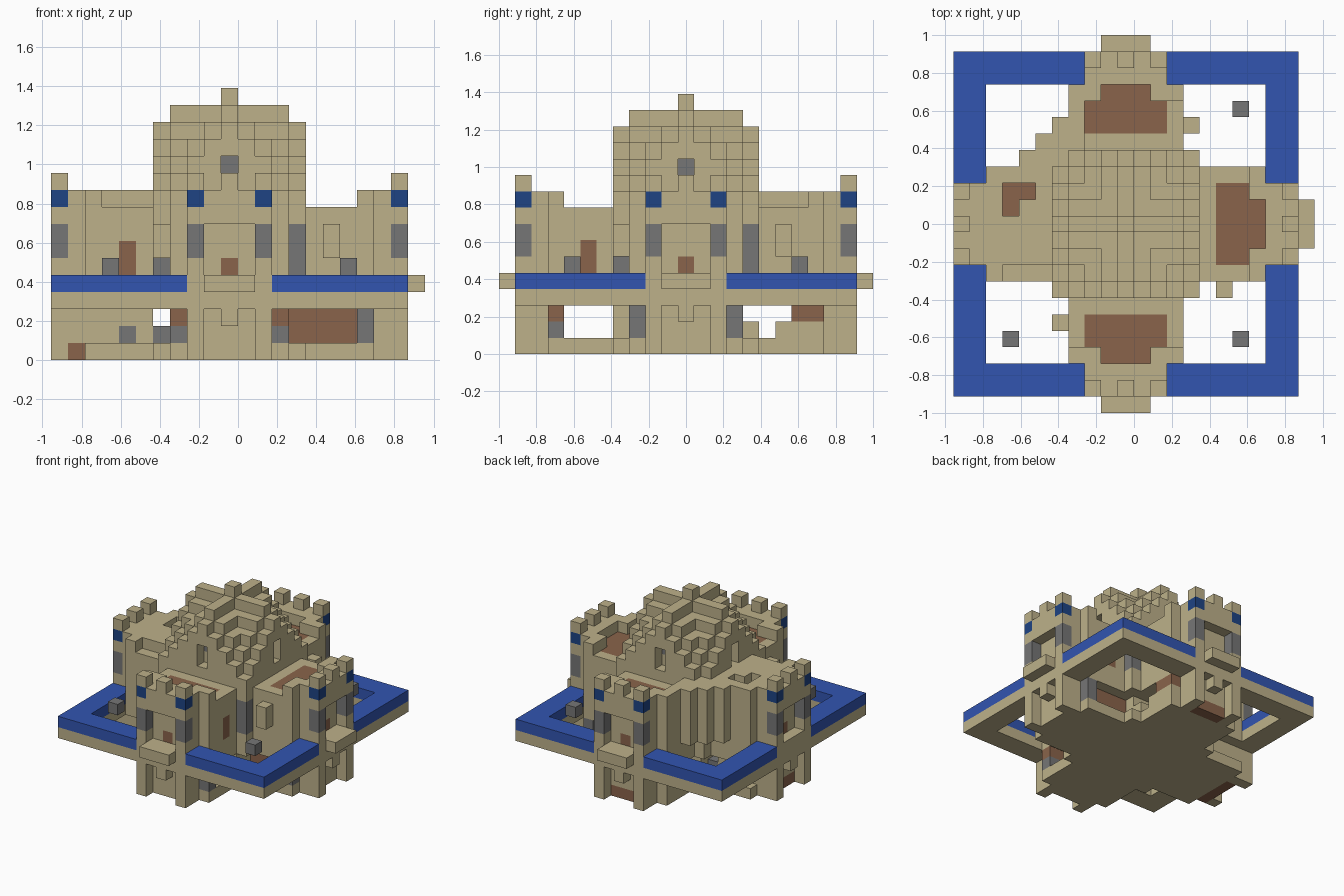
import bpy, bmesh
from mathutils import Vector

if "Cube" in bpy.data.objects:
    bpy.data.objects.remove(bpy.data.objects["Cube"], do_unlink=True)

U = 2 / 23                      # edge of one block
COLOURS = {
    "sandstone": (0.51, 0.44, 0.255),
    "bright_blue": (0.032, 0.09, 0.434),
    "dark_blue": (0.013, 0.056, 0.231),
    "brown": (0.254, 0.127, 0.07),
    "grey": (0.181, 0.181, 0.181),
}
NAMES = list(COLOURS)
MATS = []
for name, rgb in COLOURS.items():
    m = bpy.data.materials.new(name)
    m.use_nodes = True
    m.diffuse_color = (*rgb, 1)
    bsdf = m.node_tree.nodes["Principled BSDF"]
    bsdf.inputs["Base Color"].default_value = (*rgb, 1)
    bsdf.inputs["Roughness"].default_value = 0.9
    MATS.append(m)
TAN, BLUE, NAVY, BROWN, GREY = range(5)

blocks = {}                     # cell -> (part, colour)


def fill(part, colour, xs, ys, zs):
    """Fill an inclusive box of cells; colour None removes them."""
    for x in range(xs[0], xs[1] + 1):
        for y in range(ys[0], ys[1] + 1):
            for z in range(zs[0], zs[1] + 1):
                if colour is None:
                    blocks.pop((x, y, z), None)
                else:
                    blocks[x, y, z] = (part, colour)


def wing(turn):
    """Box filler for one wing: a runs across it, d runs outward."""
    def put(part, colour, a, d, zs):
        xs, ys = a, (-d[1], -d[0])
        for _ in range(turn):
            xs, ys = (-ys[1], -ys[0]), xs
        fill(SIDES[turn] + "_" + part, colour, xs, ys, zs)
    return put


SIDES = ["front", "left", "back", "right"]
wings = [wing(t) for t in range(4)]

# Raised outer walkway with a blue top
fill("walkway", TAN, (-10, 10), (-10, 10), (3, 3))
fill("walkway", BLUE, (-10, 10), (-10, 10), (4, 4))
fill("walkway", None, (-8, 8), (-8, 8), (3, 4))

# Central hall, footing to eaves
fill("hall", TAN, (-4, 4), (-4, 4), (0, 0))
fill("hall", TAN, (-3, 3), (-3, 3), (1, 2))
fill("hall", TAN, (-4, 4), (-4, 4), (3, 8))

# Crossed stepped gables
for x in range(-4, 5):
    for y in range(-4, 5):
        low, far = sorted((abs(x), abs(y)))
        top = 16 if far == 0 else 15 - low - (far == 4)
        fill("gable_roof", TAN, (x, x), (y, y), (9, top - 1))

for side, put in enumerate(wings):
    # Footing, floor and upper storey
    put("wing", TAN, (-3, 3), (4, 8), (0, 0))
    put("wing", TAN, (-2, 2), (9, 9), (0, 2))
    put("wing", TAN, (-3, 3), (4, 8), (3, 8))
    put("wing", TAN, (-2, 2), (9, 10), (3, 4))
    put("wing", TAN, (-2, 2), (9, 9), (5, 9))
    # Roof terrace and parapet
    put("terrace", BROWN, (-2, 2), (6, 7), (8, 8))
    put("terrace", BROWN, (-1, 1), (8, 8), (8, 8))
    for s in (-1, 1):
        e = (min(2 * s, 3 * s), max(2 * s, 3 * s))
        put("parapet", TAN, e, (8, 8), (9, 9))
        # Corner post with grey window, blue band and merlon
        p = (2 * s, 2 * s)
        put("corner_post", TAN, p, (10, 10), (0, 10))
        put("corner_post", GREY, p, (10, 10), (6, 7))
        put("corner_post", NAVY, p, (10, 10), (9, 9))
    # End arch, door, merlon and hanging block
    put("arch", TAN, (-1, 1), (10, 10), (8, 9))
    put("arch", TAN, (0, 0), (10, 10), (10, 10))
    put("arch", TAN, (0, 0), (10, 10), (2, 2))
    put("door", BROWN, (0, 0), (9, 9), (5, 5))
    # Side door, side post, grey buttress
    put("side_door", BROWN, (3, 3), (6, 6), (5, 6))
    put("side_post", TAN, (-4, -4), (6, 6), (6, 7))
    put("buttress", GREY, (4, 4), (4, 4), (5, 7))
    # Recessed gable window
    put("window", None, (0, 0), (4, 4), (10, 11))
    put("window", GREY, (0, 0), (3, 3), (11, 11))
    if SIDES[side] != "right":
        put("balcony", TAN, (-1, 1), (11, 11), (4, 4))

front, left, back, right = wings

# Lower storey, different under each wing
front("undercroft", TAN, (-3, 3), (4, 4), (1, 2))
front("undercroft", GREY, (-3, 3), (8, 8), (1, 1))
front("undercroft", BROWN, (-3, 3), (8, 8), (2, 2))
left("undercroft", BROWN, (-2, 2), (4, 7), (1, 2))
left("undercroft", GREY, (-3, 3), (8, 8), (1, 2))
for d in (4, 6, 7, 8):
    back("undercroft", TAN, (-3, 3), (d, d), (1, 1))
back("undercroft", BROWN, (-3, 3), (7, 8), (2, 2))
back("threshold", BROWN, (-1, 1), (9, 9), (0, 0))
right("undercroft", TAN, (-2, 2), (5, 8), (1, 2))
right("undercroft", GREY, (2, 2), (6, 6), (1, 1))
right("undercroft", GREY, (-2, 2), (4, 4), (1, 1))
right("threshold", BROWN, (-1, 2), (9, 9), (0, 0))

# Stepped corner wing between the back and right wings
for y in (4, 5, 6):
    fill("corner_wing", TAN, (y - 10, -4), (y, y), (5, 9))
fill("corner_wing", TAN, (-3, -3), (5, 8), (9, 9))
fill("right_roof", TAN, (-8, -5), (-2, 3), (9, 9))
fill("right_roof", None, (-7, -6), (2, 2), (9, 9))
fill("right_roof", None, (-7, -7), (1, 1), (9, 9))
fill("right_terrace", BROWN, (-7, -6), (1, 2), (8, 8))

# Grey corner lamps
for x, y in ((-7, -7), (7, -7), (7, 7)):
    fill("lamp", GREY, (x, x), (y, y), (5, 5))


def build(part):
    """Make one object from the exposed block faces of a part."""
    bm = bmesh.new()
    for cell, (owner, colour) in blocks.items():
        if owner != part:
            continue
        c = Vector(cell)
        for axis in range(3):
            for sign in (-1, 1):
                n = Vector((0, 0, 0))
                n[axis] = sign
                if tuple(int(v) for v in c + n) in blocks:
                    continue
                u, v = Vector((0, 0, 0)), Vector((0, 0, 0))
                u[(axis + 1) % 3] = 0.5
                v[(axis + 2) % 3] = 0.5 * sign
                mid = c + n / 2 + Vector((-0.5, 0, 0.5))
                ring = (mid - u - v, mid + u - v, mid + u + v, mid - u + v)
                face = bm.faces.new([bm.verts.new(q * U) for q in ring])
                face.material_index = colour
    bmesh.ops.remove_doubles(bm, verts=bm.verts, dist=U / 100)
    bmesh.ops.dissolve_limit(bm, angle_limit=0.01, verts=bm.verts,
                             edges=bm.edges, delimit={"MATERIAL"})
    if bm.faces:
        mesh = bpy.data.meshes.new(part)
        bm.to_mesh(mesh)
        for m in MATS:
            mesh.materials.append(m)
        bpy.context.collection.objects.link(bpy.data.objects.new(part, mesh))
    bm.free()


for part in sorted({p for p, _ in blocks.values()}):
    build(part)
